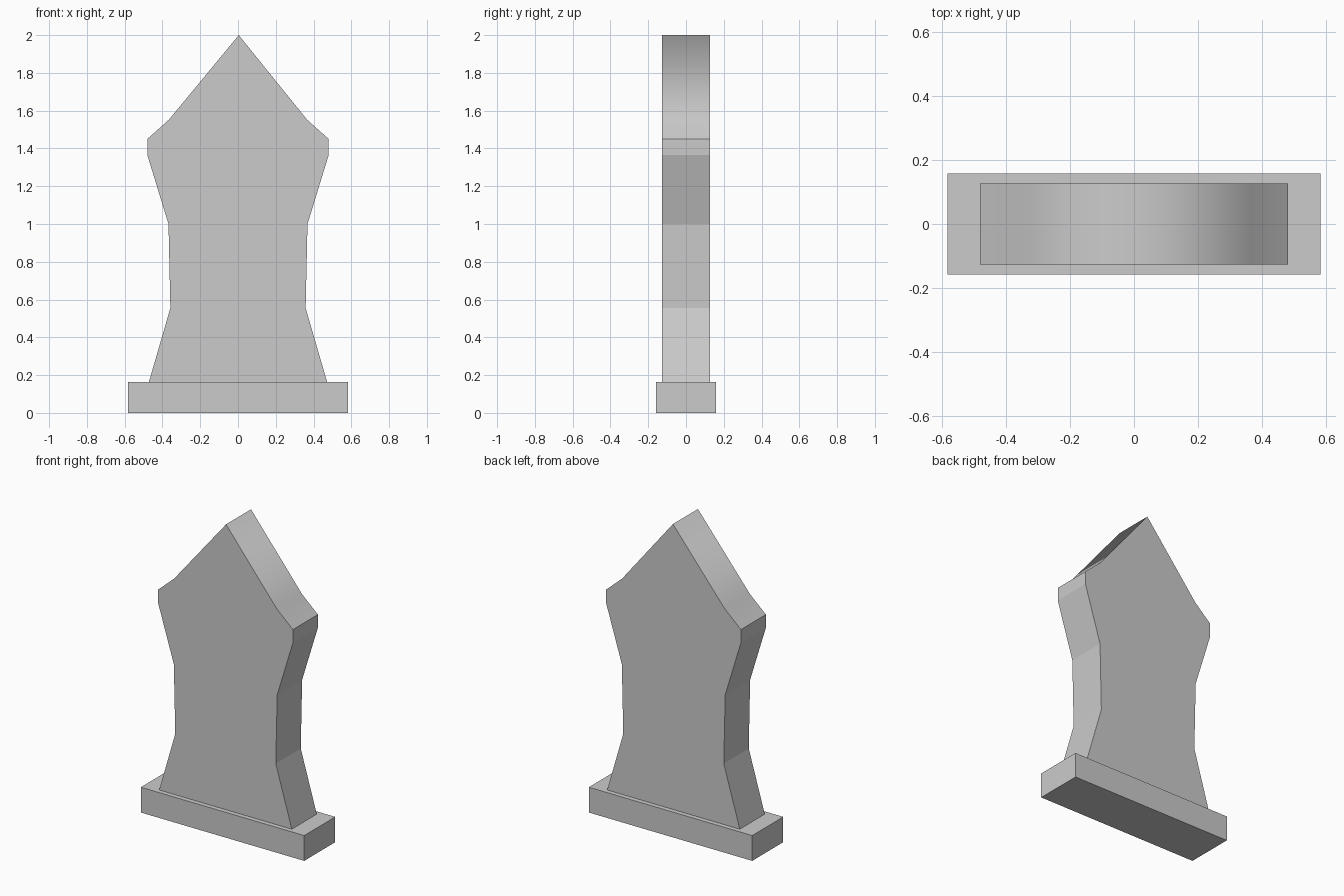
import bpy, bmesh

if "Cube" in bpy.data.objects:
    bpy.data.objects.remove(bpy.data.objects["Cube"])

def finish(bm, name):
    bmesh.ops.recalc_face_normals(bm, faces=bm.faces)
    me = bpy.data.meshes.new(name)
    bm.to_mesh(me)
    bm.free()
    ob = bpy.data.objects.new(name, me)
    bpy.context.collection.objects.link(ob)
    return ob

BASE_TOP = 0.163
HALF = 0.127

# Rectangular plinth
bm = bmesh.new()
bmesh.ops.create_cube(bm, size=1)
bmesh.ops.scale(bm, vec=(1.164, 0.315, BASE_TOP), verts=bm.verts)
bmesh.ops.translate(bm, vec=(0, 0, BASE_TOP / 2), verts=bm.verts)
finish(bm, "plinth")

# Upright slab: mirrored half outline, extruded front to back
right = [(0.472, BASE_TOP), (0.358, 0.555), (0.368, 1.0), (0.48, 1.365),
         (0.48, 1.45), (0.366, 1.552)]
outline = right + [(0.004, 2.0)] + [(-x, z) for x, z in reversed(right)]
bm = bmesh.new()
face = bm.faces.new([bm.verts.new((x, -HALF, z)) for x, z in outline])
ext = bmesh.ops.extrude_face_region(bm, geom=[face])
bmesh.ops.translate(bm, vec=(0, 2 * HALF, 0),
                    verts=[v for v in ext["geom"] if isinstance(v, bmesh.types.BMVert)])
bm.normal_update()

# Pointed top is softly shaded across the apex; every other face stays flat
for f in bm.faces:
    f.smooth = len(f.verts) == 4 and f.calc_center_median().z > 1.46
for e in bm.edges:
    e.smooth = all(f.smooth for f in e.link_faces)
finish(bm, "slab")
